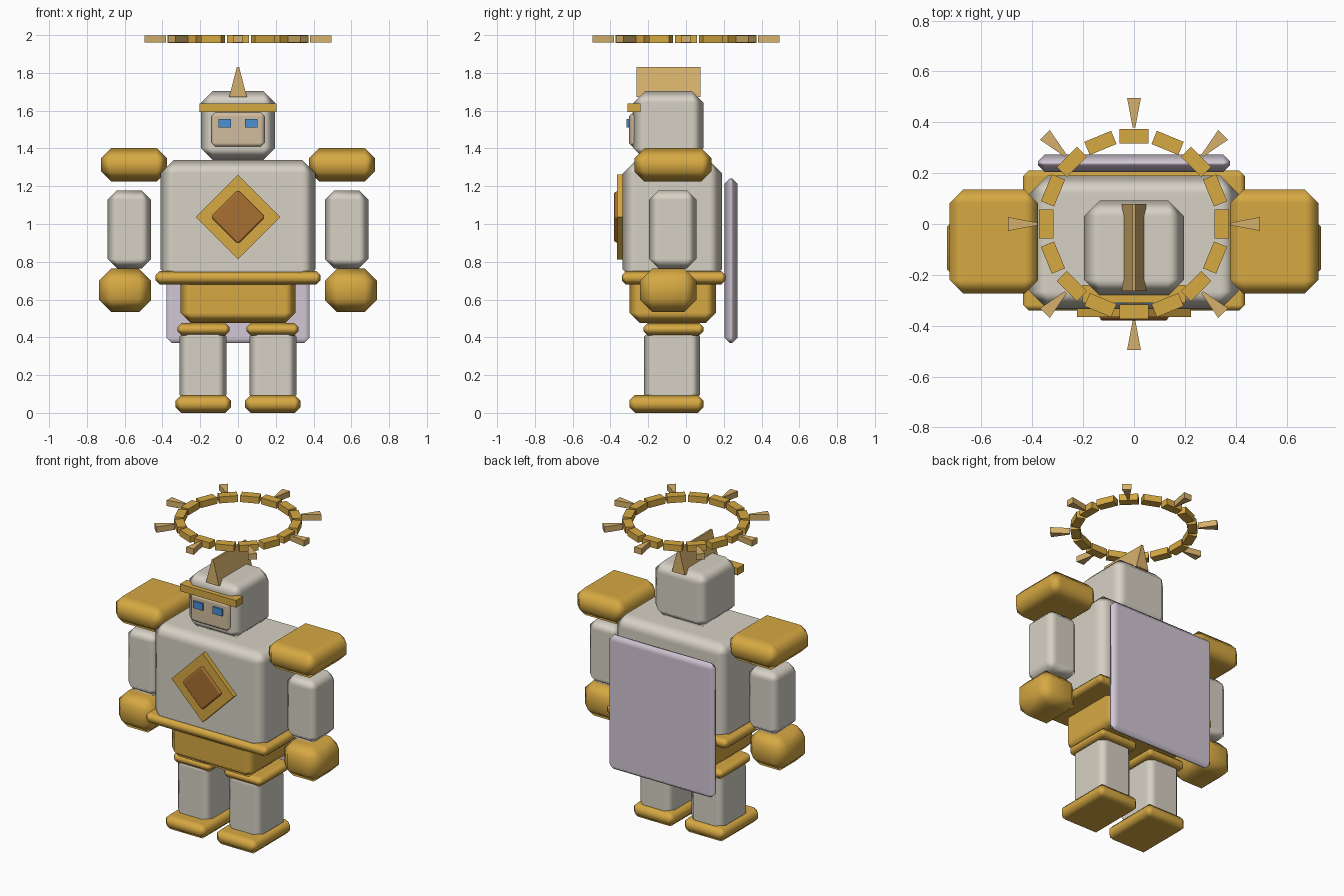
import bpy, bmesh, math
from mathutils import Matrix

if "Cube" in bpy.data.objects:
    bpy.data.objects.remove(bpy.data.objects["Cube"])


def material(name, srgb):
    m = bpy.data.materials.new(name)
    m.diffuse_color = [((c + 0.055) / 1.055) ** 2.4 for c in srgb] + [1]
    m.use_nodes = True
    m.node_tree.nodes["Principled BSDF"].inputs["Base Color"].default_value = m.diffuse_color
    return m


GOLD = material("gold", (0.84, 0.66, 0.26))
STONE = material("pale stone", (0.84, 0.82, 0.77))
SAND = material("light brass", (0.84, 0.69, 0.42))
BRONZE = material("bronze", (0.66, 0.44, 0.19))
BLUE = material("blue", (0.29, 0.57, 0.83))
CLOTH = material("lavender cloth", (0.82, 0.78, 0.83))
FACE = material("face tan", (0.82, 0.74, 0.62))


def box(name, x, y, z, mat, bevel=0.0, taper=None, turn=None):
    """Box between (min, max) ranges; optional chamfer, taper rule and placement matrix."""
    bm = bmesh.new()
    bmesh.ops.create_cube(bm, size=1)
    lo = (x[0], y[0], z[0])
    hi = (x[1], y[1], z[1])
    for v in bm.verts:
        v.co = [hi[i] if v.co[i] > 0 else lo[i] for i in range(3)]
        if taper:
            taper(v.co)
    if bevel:
        bmesh.ops.bevel(bm, geom=bm.edges[:], offset=bevel, segments=1,
                        affect='EDGES', clamp_overlap=True)
    if turn:
        bm.transform(turn)
    bmesh.ops.recalc_face_normals(bm, faces=bm.faces)
    me = bpy.data.meshes.new(name)
    bm.to_mesh(me)
    bm.free()
    me.materials.append(mat)
    ob = bpy.data.objects.new(name, me)
    bpy.context.collection.objects.link(ob)
    if bevel:
        # soft chamfers with flat main faces
        for p in me.polygons:
            p.use_smooth = True
        ob.modifiers.new("flat main faces", 'WEIGHTED_NORMAL').weight = 100
    return ob


def pair(name, x, y, z, mat, bevel=0.0):
    box("right_" + name, x, y, z, mat, bevel)
    box("left_" + name, (-x[1], -x[0]), y, z, mat, bevel)


# Trunk
box("torso", (-0.41, 0.41), (-0.335, 0.19), (0.69, 1.338), STONE, 0.07)
box("belt", (-0.437, 0.437), (-0.34, 0.21), (0.68, 0.75), GOLD, 0.022)
box("pelvis", (-0.305, 0.305), (-0.30, 0.16), (0.475, 0.74), GOLD, 0.055)
box("cape", (-0.378, 0.378), (0.205, 0.273), (0.37, 1.24), CLOTH, 0.027)

# Chest emblem: two square plates turned to diamonds
diamond = Matrix.Translation((0, 0, 1.037)) @ Matrix.Rotation(math.pi / 4, 4, 'Y')
box("emblem_plate", (-0.159, 0.159), (-0.365, -0.32), (-0.159, 0.159), GOLD, turn=diamond)
box("emblem_gem", (-0.102, 0.102), (-0.38, -0.34), (-0.102, 0.102), BRONZE, 0.012, turn=diamond)

# Head
box("head", (-0.197, 0.197), (-0.28, 0.093), (1.34, 1.703), STONE, 0.062)
box("face_plate", (-0.14, 0.14), (-0.303, -0.25), (1.41, 1.59), FACE, 0.02)
box("brow_band", (-0.203, 0.203), (-0.31, -0.24), (1.592, 1.638), GOLD)
pair("eye", (-0.104, -0.036), (-0.315, -0.295), (1.51, 1.555), BLUE)


def crest_taper(co):
    if co.z > 1.75:
        co.x *= 0.12


box("crest", (-0.047, 0.047), (-0.263, 0.078), (1.672, 1.832), SAND, taper=crest_taper)

# Arms
pair("shoulder_pad", (-0.725, -0.377), (-0.273, 0.135), (1.225, 1.402), GOLD, 0.053)
pair("arm", (-0.69, -0.46), (-0.195, 0.055), (0.765, 1.178), STONE, 0.05)
pair("fist", (-0.735, -0.46), (-0.243, 0.055), (0.533, 0.765), GOLD, 0.065)

# Legs
pair("leg_cuff", (-0.32, -0.045), (-0.225, 0.093), (0.41, 0.475), GOLD, 0.022)
pair("leg", (-0.31, -0.06), (-0.222, 0.075), (0.05, 0.45), STONE, 0.047)
pair("foot", (-0.33, -0.037), (-0.30, 0.093), (0.0, 0.095), GOLD, 0.03)

# Halo: ring of blocks with rays flaring outward
for i in range(16):
    box(f"halo_block_{i + 1}", (0.317, 0.373), (-0.057, 0.057), (1.958, 2.0), GOLD,
        turn=Matrix.Rotation(i * math.tau / 16, 4, 'Z'))


def ray_taper(co):
    if co.x < 0.42:
        co.y *= 0.2


for i in range(8):
    box(f"halo_ray_{i + 1}", (0.38, 0.495), (-0.027, 0.027), (1.96, 1.998), SAND,
        taper=ray_taper, turn=Matrix.Rotation(i * math.tau / 8, 4, 'Z'))
